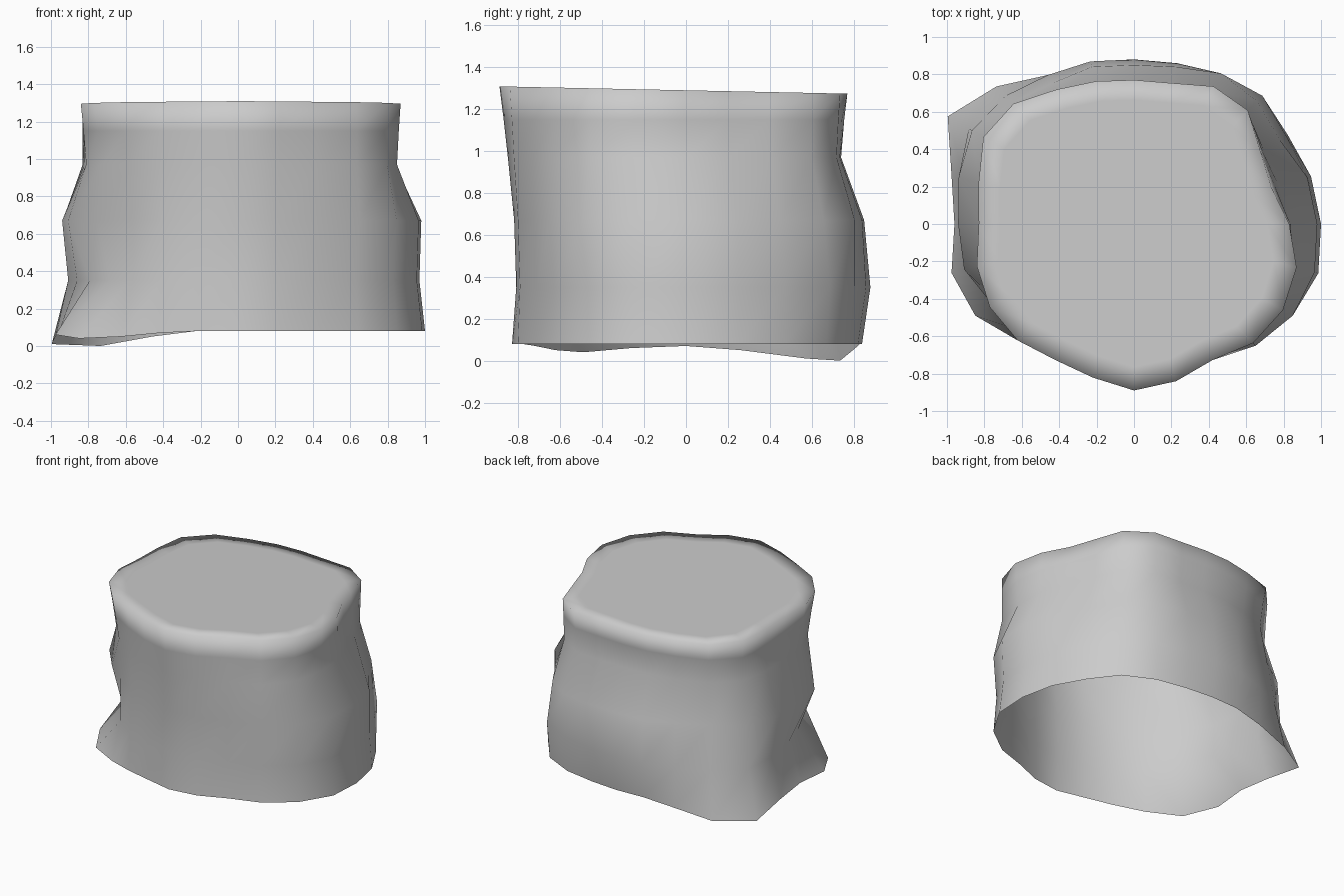
import bpy, bmesh
from math import sin, cos, tau

if "Cube" in bpy.data.objects:
    bpy.data.objects.remove(bpy.data.objects["Cube"])

# Radii in hundredths, every 15 degrees counter-clockwise from +x
N = 24
RINGS = {
    0.08: [100, 98, 95, 95, 90, 85, 84, 86, 92, 104, 115, 101, 96, 101, 98, 88, 83, 81, 83, 83, 83, 91, 98, 102],
    0.35: [97, 96, 94, 97, 93, 89, 88, 90, 92, 97, 102, 94, 86, 82, 79, 82, 82, 81, 81, 82, 82, 89, 96, 99],
    0.67: [98, 96, 90, 93, 93, 87, 85, 87, 87, 92, 100, 97, 94, 94, 87, 82, 81, 81, 82, 83, 84, 92, 98, 100],
    0.97: [84, 80, 80, 85, 83, 76, 74, 76, 80, 87, 91, 86, 82, 84, 84, 83, 82, 83, 85, 85, 84, 90, 92, 88],
    1.29: [83, 76, 78, 86, 85, 78, 77, 79, 83, 91, 93, 86, 83, 87, 89, 88, 84, 85, 89, 87, 84, 90, 92, 90],
}
# How far the bottom hem drops at the flared left side
DROP = {8: .03, 9: .08, 10: .07, 11: .03, 12: .01, 13: .02, 14: .04, 15: .03, 16: .01}

bm = bmesh.new()


def ring(radii, z, tilt=0.0, drop={}):
    verts = []
    for i, r in enumerate(radii):
        a = tau * i / N
        y = r * sin(a)
        verts.append(bm.verts.new((r * cos(a), y, z - tilt * y - drop.get(i, 0))))
    return verts


def bridge(a, b):
    for i in range(N):
        j = (i + 1) % N
        bm.faces.new((a[i], a[j], b[j], b[i]))


# Stacked wall rings, with an extra holding loop below the rim
levels = [(z, [r / 100 for r in rr]) for z, rr in RINGS.items()]
neck, rim = levels[3][1], levels[4][1]
levels.insert(4, (1.15, [(p + q) / 2 for p, q in zip(neck, rim)]))
loops = [ring(rr, z, 0.021 if z > 1.2 else 0, DROP if z < 0.1 else {}) for z, rr in levels]

# Flat top: inset loop, then one cap; the underside stays open
loops.append(ring([r * 0.86 for r in rim], 1.29, 0.021))
for lower, upper in zip(loops, loops[1:]):
    bridge(lower, upper)
bm.faces.new(loops[-1])

mesh = bpy.data.meshes.new("stump_body")
bm.to_mesh(mesh)
bm.free()
for p in mesh.polygons:
    p.use_smooth = True
body = bpy.data.objects.new("stump_body", mesh)
bpy.context.collection.objects.link(body)
